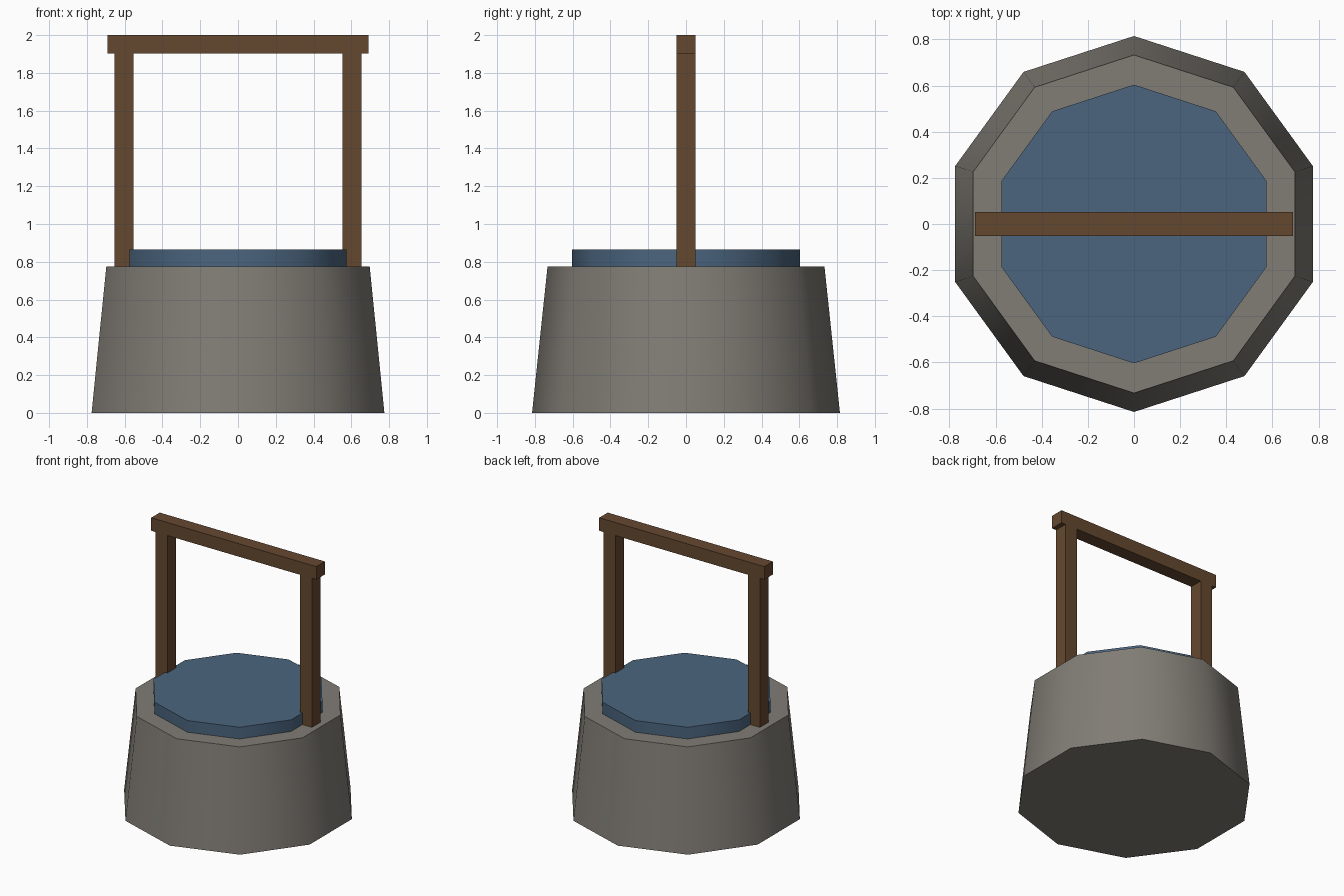
import bpy
import math

if "Cube" in bpy.data.objects:
    bpy.data.objects.remove(bpy.data.objects["Cube"])


def material(name, color):
    mat = bpy.data.materials.new(name)
    mat.diffuse_color = (*color, 1.0)
    mat.use_nodes = True
    mat.node_tree.nodes["Principled BSDF"].inputs["Base Color"].default_value = mat.diffuse_color
    return mat


stone = material("stone", (0.22, 0.205, 0.18))
water_blue = material("water_blue", (0.07, 0.13, 0.21))
wood = material("wood", (0.13, 0.065, 0.028))


def drum(name, r_bottom, r_top, z0, z1, mat):
    """Ten-sided tapered drum, smooth round the side with crisp rims."""
    bpy.ops.mesh.primitive_cone_add(vertices=10, radius1=r_bottom, radius2=r_top,
                                    depth=z1 - z0, location=(0, 0, (z0 + z1) / 2))
    obj = bpy.context.object
    obj.name = name
    obj.data.materials.append(mat)
    bpy.ops.object.shade_smooth_by_angle(angle=math.radians(45))
    return obj


def box(name, x0, x1, z0, z1, depth, mat):
    """Box centred on y = 0."""
    bpy.ops.mesh.primitive_cube_add(size=1, location=((x0 + x1) / 2, 0, (z0 + z1) / 2))
    obj = bpy.context.object
    obj.name = name
    obj.scale = (x1 - x0, depth, z1 - z0)
    bpy.ops.object.transform_apply(location=False, rotation=False, scale=True)
    obj.data.materials.append(mat)
    return obj


# Stone wall and raised water disc
drum("well_wall", 0.815, 0.733, 0.0, 0.776, stone)
drum("water", 0.604, 0.604, 0.776, 0.864, water_blue)

# Posts standing on the rim
for side, x in (("left", -0.604), ("right", 0.604)):
    box(f"{side}_post", x - 0.05, x + 0.05, 0.776, 1.902, 0.102, wood)

# Crossbeam
box("crossbeam", -0.69, 0.69, 1.902, 2.0, 0.102, wood)
